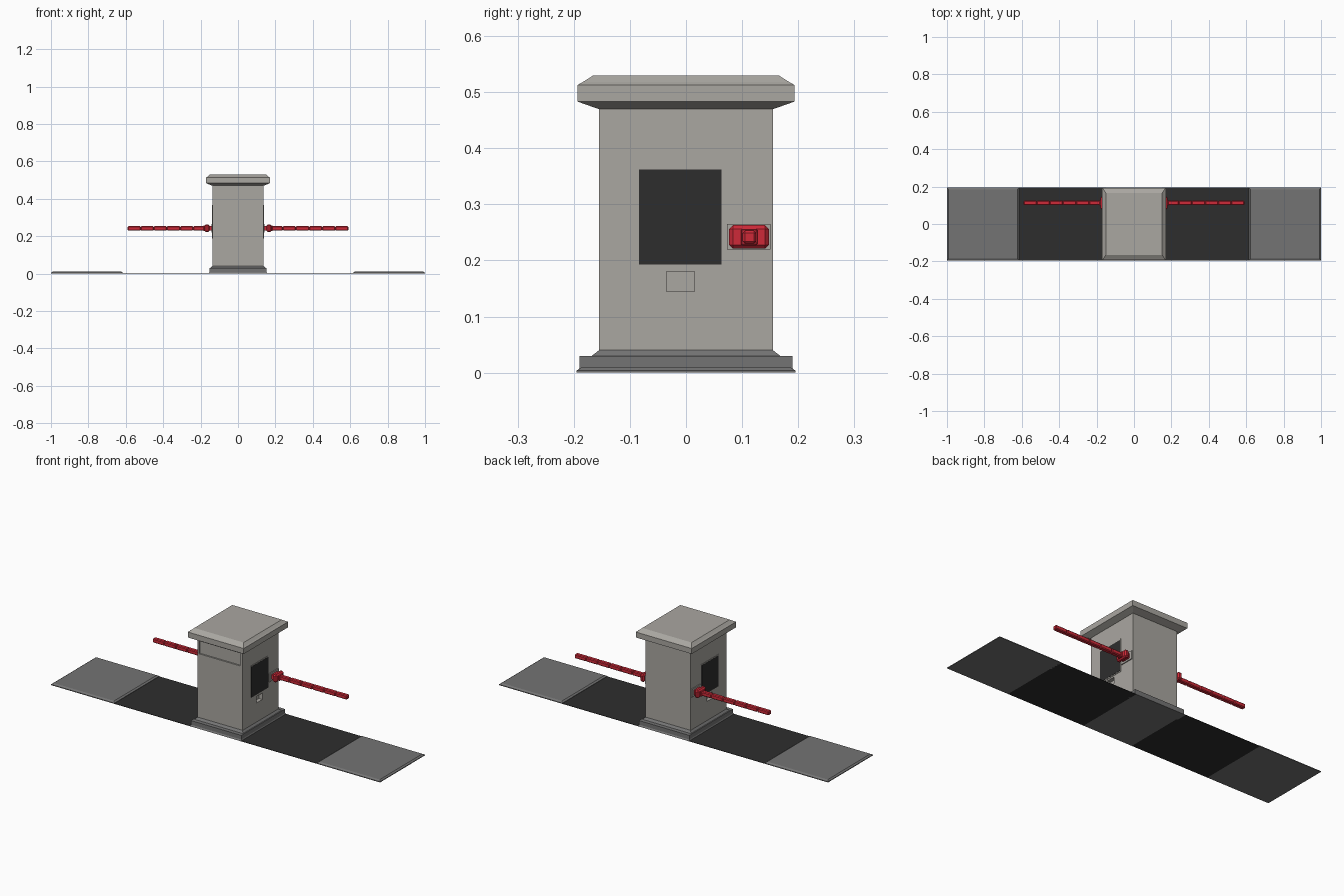
import bpy, bmesh
from mathutils import Vector

cube = bpy.data.objects.get("Cube")
if cube:
    bpy.data.objects.remove(cube, do_unlink=True)


def material(name, r, g, b):
    m = bpy.data.materials.new(name)
    m.use_nodes = True
    m.diffuse_color = (r, g, b, 1)
    m.node_tree.nodes["Principled BSDF"].inputs["Base Color"].default_value = (r, g, b, 1)
    return m


stone = material("warm grey", 0.40, 0.385, 0.355)
kerb = material("dark grey", 0.175, 0.175, 0.175)
black = material("near black", 0.027, 0.027, 0.027)
red = material("barrier red", 0.62, 0.023, 0.04)


def finish(name, bm, mat):
    bmesh.ops.recalc_face_normals(bm, faces=bm.faces)
    me = bpy.data.meshes.new(name)
    bm.to_mesh(me)
    bm.free()
    ob = bpy.data.objects.new(name, me)
    bpy.context.collection.objects.link(ob)
    if mat:
        me.materials.append(mat)
    return ob


def box(name, x, y, z, mat, bevel=0):
    """Box from (low, high) ranges, with optional chamfered edges."""
    bm = bmesh.new()
    bmesh.ops.create_cube(bm, size=1)
    for v in bm.verts:
        v.co = Vector([(r[0] + r[1]) / 2 + c * (r[1] - r[0]) for c, r in zip(v.co, (x, y, z))])
    if bevel:
        bmesh.ops.bevel(bm, geom=bm.edges[:], offset=bevel, segments=1, affect='EDGES')
    return finish(name, bm, mat)


def stepped(name, rings, mat, cx=0):
    """Rectangular moulding: rings of (z, half width, half depth)."""
    bm = bmesh.new()
    loops = [[bm.verts.new((cx + sx * hx, sy * hy, z))
              for sx, sy in ((-1, -1), (1, -1), (1, 1), (-1, 1))] for z, hx, hy in rings]
    for a, b in zip(loops, loops[1:]):
        for i in range(4):
            j = (i + 1) % 4
            bm.faces.new((a[i], a[j], b[j], b[i]))
    bm.faces.new(loops[0][::-1])
    bm.faces.new(loops[-1])
    return finish(name, bm, mat)


def cut(target, x, y, z):
    """Recess a box-shaped pocket into the target."""
    cutter = box("cutter", x, y, z, None)
    cutter.hide_render = True
    mod = target.modifiers.new("recess", 'BOOLEAN')
    mod.operation = 'DIFFERENCE'
    mod.solver = 'EXACT'
    mod.object = cutter
    bpy.context.view_layer.objects.active = target
    bpy.ops.object.modifier_apply(modifier=mod.name)
    bpy.data.objects.remove(cutter, do_unlink=True)


def side_range(s, a, b):
    return tuple(sorted((s * a, s * b)))


# Booth: plinth, walls and roof
stepped("plinth", [(0, .157, .195), (.008, .153, .19), (.03, .153, .19),
                   (.03, .147, .168), (.04, .137, .155)], kerb)
walls = box("booth_walls", (-.137, .137), (-.155, .155), (.035, .475), stone)
stepped("roof", [(.47, .138, .156), (.483, .17, .193), (.513, .17, .193),
                 (.518, .163, .184), (.53, .15, .165)], stone)

# Front sign recess and change tray pockets on both sides
cut(walls, (-.128, .122), (-.2, -.147), (.39, .46))
for s in (-1, 1):
    cut(walls, side_range(s, .117, .2), (-.035, .015), (.145, .18))

for s, side in ((1, "left"), (-1, "right")):
    def rx(a, b):
        return side_range(s, a, b)

    # Window
    box(side + "_window_frame", rx(.135, .139), (-.088, .067), (.188, .367), stone)
    box(side + "_window_glass", rx(.136, .140), (-.084, .063), (.193, .362), black)

    # Barrier mount
    box(side + "_wall_bracket", rx(.135, .142), (.073, .151), (.22, .265), stone)
    box(side + "_mount_stub", rx(.140, .16), (.09, .135), (.229, .255), red)
    box(side + "_mount_plate", rx(.153, .178), (.077, .148), (.221, .263), red, .007)
    box(side + "_arm_collar", rx(.175, .185), (.098, .127), (.227, .256), red, .002)

    # Barrier arm in separate lengths
    edges = [.18, .24, .31, .38, .45, .52, .59]
    for i, (a, b) in enumerate(zip(edges, edges[1:])):
        box(f"{side}_arm_length_{i + 1}", rx(a, b), (.101, .125), (.23, .253), red, .004)

    # Lane and raised end slab
    box(side + "_lane", rx(.15, .62), (-.195, .195), (0, .002), black)
    stepped(side + "_end_slab", [(0, .1925, .195), (.004, .1925, .195), (.01, .184, .185)],
            kerb, cx=s * .8075)
